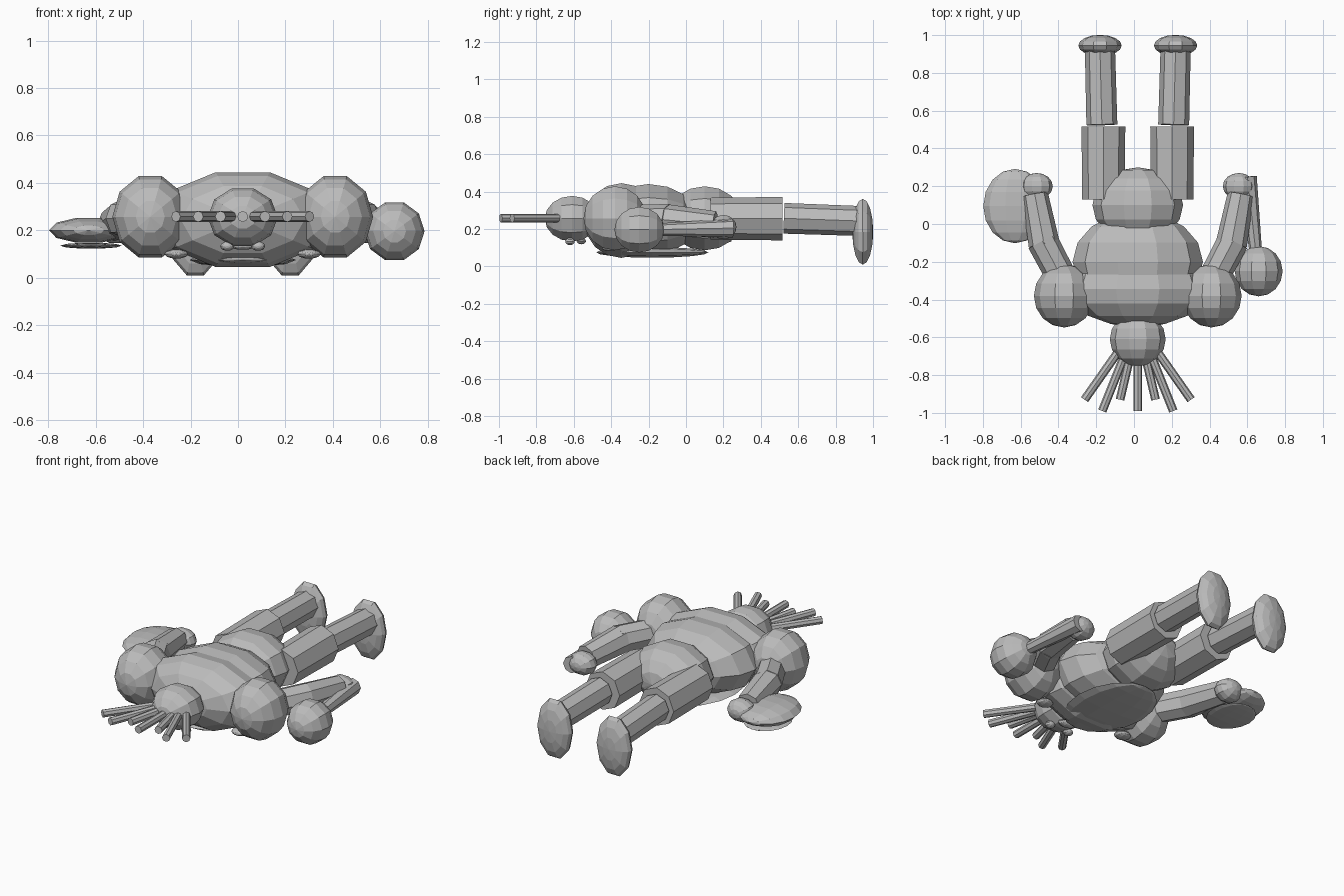
import bpy, bmesh
from mathutils import Matrix, Vector

if "Cube" in bpy.data.objects:
    bpy.data.objects.remove(bpy.data.objects["Cube"])

AX = 0.02  # body's mirror axis in x

grey = bpy.data.materials.new("plain grey")
grey.diffuse_color = (0.5, 0.5, 0.5, 1)
grey.use_nodes = True
grey.node_tree.nodes["Principled BSDF"].inputs["Base Color"].default_value = grey.diffuse_color

# local z -> world y (poles along the body), local x -> world z
POLE_Y = Matrix(((0, 1, 0, 0), (0, 0, 1, 0), (1, 0, 0, 0), (0, 0, 0, 1)))


def finish(name, bm):
    me = bpy.data.meshes.new(name)
    bm.to_mesh(me)
    bm.free()
    me.materials.append(grey)
    ob = bpy.data.objects.new(name, me)
    bpy.context.collection.objects.link(ob)
    return ob


def ball(name, centre, radii, segs=10, rings=8):
    bm = bmesh.new()
    m = Matrix.Translation(centre) @ Matrix.Diagonal((*radii, 1)) @ POLE_Y
    bmesh.ops.create_uvsphere(bm, u_segments=segs, v_segments=rings, radius=1, matrix=m)
    return finish(name, bm)


def rod(name, a, b, r1, r2, sides=8):
    a, b = Vector(a), Vector(b)
    d = b - a
    m = Matrix.Translation((a + b) / 2) @ d.to_track_quat('Z', 'Y').to_matrix().to_4x4()
    bm = bmesh.new()
    bmesh.ops.create_cone(bm, cap_ends=True, segments=sides, radius1=r1, radius2=r2,
                          depth=d.length, matrix=m)
    return finish(name, bm)


# trunk
ball("chest", (AX, -0.345, 0.245), (0.37, 0.20, 0.21))
ball("belly", (AX, -0.20, 0.25), (0.345, 0.265, 0.20))
ball("pelvis", (AX, 0.10, 0.257), (0.24, 0.20, 0.18))
ball("belly_patch", (AX, -0.18, 0.075), (0.225, 0.30, 0.03))

# head and face (face looks down)
ball("head", (AX, -0.61, 0.255), (0.148, 0.145, 0.128))
ball("mouth", (AX, -0.56, 0.135), (0.055, 0.025, 0.018))
for i in range(7):  # hair fan
    k = i - 3
    tip_y = -0.99 if i % 2 else -0.93
    rod(f"hair_spike_{i}", (AX + k * 0.012, -0.58, 0.258),
        (AX + k * 0.094, tip_y, 0.258), 0.023, 0.023)

for s, side in ((-1, "left"), (1, "right")):
    def P(x, y, z):
        return (AX + s * x, y, z)
    ball(f"{side}_eye", P(0.065, -0.62, 0.133), (0.03, 0.025, 0.02))
    ball(f"{side}_chest_stud", P(0.28, -0.41, 0.10), (0.05, 0.04, 0.02))
    # arms
    ball(f"{side}_shoulder", P(0.39, -0.38, 0.257), (0.16, 0.168, 0.18))
    rod(f"{side}_upper_arm", P(0.41, -0.27, 0.25), P(0.505, -0.09, 0.25), 0.08, 0.083)
    rod(f"{side}_forearm", P(0.495, -0.11, 0.25), P(0.545, 0.155, 0.225), 0.083, 0.07)
    ball(f"{side}_hand", P(0.535, 0.20, 0.21), (0.085, 0.07, 0.068))
    # legs
    rod(f"{side}_thigh", P(0.182, 0.13, 0.255), P(0.182, 0.515, 0.255), 0.112, 0.116)
    rod(f"{side}_shin", P(0.19, 0.525, 0.257), P(0.20, 0.92, 0.243), 0.082, 0.08)
    ball(f"{side}_foot", P(0.20, 0.945, 0.185), (0.115, 0.056, 0.185))

# round shield with a thin lower plate
ball("shield", (-0.63, 0.095, 0.20), (0.168, 0.197, 0.055))
ball("shield_plate", (-0.62, 0.095, 0.135), (0.13, 0.15, 0.013))

# club
rod("club_handle", (0.60, 0.25, 0.205), (0.645, -0.15, 0.197), 0.05, 0.033)
ball("club_head", (0.66, -0.25, 0.196), (0.127, 0.133, 0.128))
